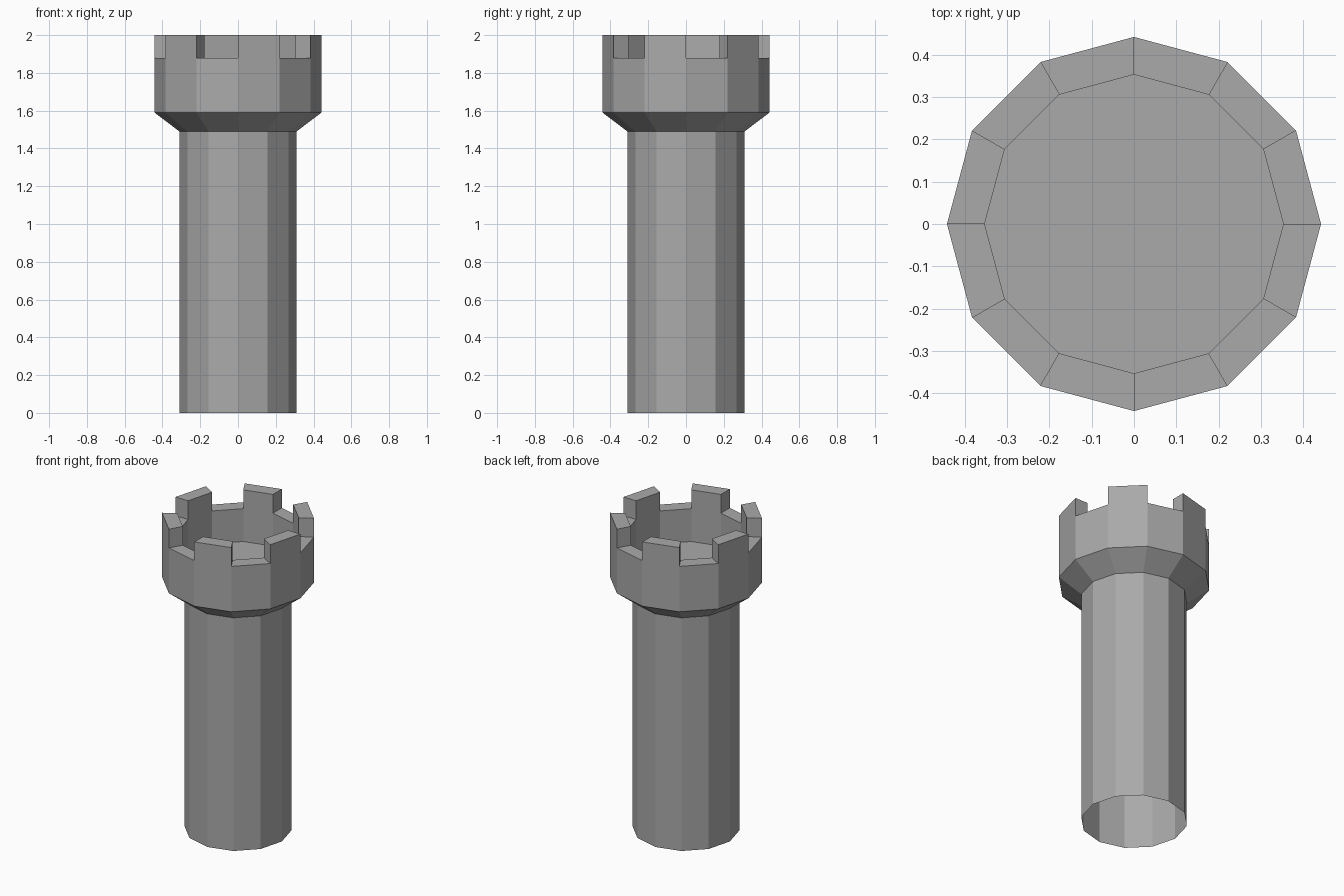
import bpy, bmesh
from math import cos, sin, pi

SIDES = 12
SHAFT_R, HEAD_R, INNER_R = 0.31, 0.442, 0.353
NECK_Z, HEAD_Z, FLOOR_Z, WALL_Z, TOP_Z = 1.49, 1.59, 1.67, 1.88, 2.0

cube = bpy.data.objects.get("Cube")
if cube:
    bpy.data.objects.remove(cube, do_unlink=True)

stone = bpy.data.materials.new("grey stone")
stone.use_nodes = True
color = (0.4, 0.4, 0.4, 1)
stone.diffuse_color = color
stone.node_tree.nodes["Principled BSDF"].inputs["Base Color"].default_value = color


def point(radius, step, z):
    angle = 2 * pi * step / SIDES
    return (radius * cos(angle), radius * sin(angle), z)


def finish(name, bm):
    mesh = bpy.data.meshes.new(name)
    bm.to_mesh(mesh)
    bm.free()
    mesh.materials.append(stone)
    obj = bpy.data.objects.new(name, mesh)
    bpy.context.collection.objects.link(obj)
    return obj


def lathe(name, profile, cap_end=False):
    """Faceted surface of revolution; profile runs so faces point outward."""
    bm = bmesh.new()
    rings = [[bm.verts.new(point(r, i, z)) for i in range(SIDES)] for r, z in profile]
    for low, high in zip(rings, rings[1:]):
        for i in range(SIDES):
            j = (i + 1) % SIDES
            bm.faces.new((low[i], low[j], high[j], high[i]))
    if cap_end:
        bm.faces.new(rings[-1])
    return finish(name, bm)


# Open-bottomed shaft
lathe("tower_shaft", [(SHAFT_R, 0), (SHAFT_R, NECK_Z)])

# Flared head with a parapet wall and a sunken floor
lathe("tower_head", [(SHAFT_R, NECK_Z), (HEAD_R, HEAD_Z), (HEAD_R, WALL_Z),
                     (INNER_R, WALL_Z), (INNER_R, FLOOR_Z)], cap_end=True)

# Battlements on every other side
bm = bmesh.new()
for i in range(1, SIDES, 2):
    corners = [(HEAD_R, i), (HEAD_R, i + 1), (INNER_R, i + 1), (INNER_R, i)]
    low = [bm.verts.new(point(r, s, WALL_Z)) for r, s in corners]
    high = [bm.verts.new(point(r, s, TOP_Z)) for r, s in corners]
    bm.faces.new(high)
    for a in range(4):
        b = (a + 1) % 4
        bm.faces.new((low[a], low[b], high[b], high[a]))
finish("battlements", bm)
